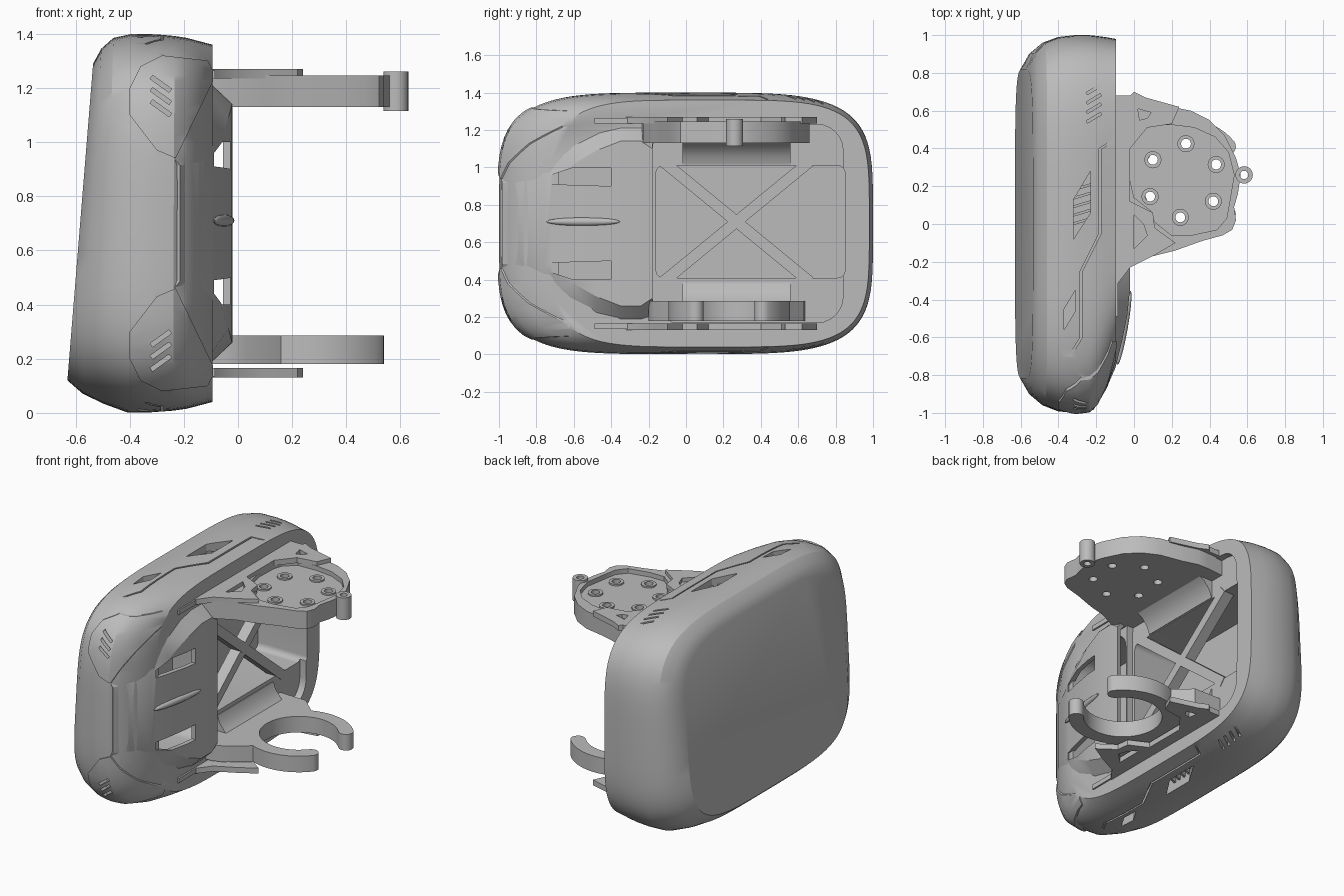
import bpy, bmesh, math
from mathutils import Matrix, Vector

if "Cube" in bpy.data.objects:
    bpy.data.objects.remove(bpy.data.objects["Cube"], do_unlink=True)

grey = bpy.data.materials.new("plain grey")
grey.use_nodes = True
grey.diffuse_color = (0.5, 0.5, 0.5, 1)
grey.node_tree.nodes["Principled BSDF"].inputs["Base Color"].default_value = (0.5, 0.5, 0.5, 1)

MID = 0.7    # mid height of the shell
TOP = 1.4


def make(name, bm, helper=False):
    bmesh.ops.recalc_face_normals(bm, faces=bm.faces)
    mesh = bpy.data.meshes.new(name)
    bm.to_mesh(mesh)
    bm.free()
    mesh.materials.append(grey)
    ob = bpy.data.objects.new(name, mesh)
    bpy.context.scene.collection.objects.link(ob)
    if helper:
        ob.hide_render = True
        ob.display_type = 'WIRE'
    return ob


def prism(name, polys, lo, hi, axis='z', helper=False):
    """Extrude flat outlines along one axis."""
    place = {'z': lambda u, v, w: (u, v, w),
             'x': lambda u, v, w: (w, u, v),
             'y': lambda u, v, w: (u, w, v)}[axis]
    bm = bmesh.new()
    for poly in polys:
        a = [bm.verts.new(place(u, v, lo)) for u, v in poly]
        b = [bm.verts.new(place(u, v, hi)) for u, v in poly]
        bm.faces.new(a)
        bm.faces.new(b[::-1])
        for i in range(len(a)):
            j = (i + 1) % len(a)
            bm.faces.new((a[i], a[j], b[j], b[i]))
    return make(name, bm, helper)


def arc(cx, cy, r, a0, a1, n=12):
    return [(cx + r * math.cos(math.radians(a0 + (a1 - a0) * i / n)),
             cy + r * math.sin(math.radians(a0 + (a1 - a0) * i / n))) for i in range(n + 1)]


def rounded(u0, u1, v0, v1, r):
    return (arc(u1 - r, v1 - r, r, 0, 90, 6) + arc(u0 + r, v1 - r, r, 90, 180, 6)
            + arc(u0 + r, v0 + r, r, 180, 270, 6) + arc(u1 - r, v0 + r, r, 270, 360, 6))


def circle(x, y, r):
    return arc(x, y, r, 0, 345, 23)


def bar(p, q, w):
    """Thin quad outline along a segment."""
    p, q = Vector(p), Vector(q)
    n = Vector((p.y - q.y, q.x - p.x)).normalized() * w / 2
    return [tuple(c) for c in (p + n, q + n, q - n, p - n)]


def flip(polys):
    return [[(u, TOP - v) for u, v in p] for p in polys]


def boolean(ob, tool, op='DIFFERENCE'):
    m = ob.modifiers.new(tool.name, 'BOOLEAN')
    m.operation, m.solver, m.object = op, 'EXACT', tool


def finish(ob, angle=30):
    """Apply modifiers and shade smooth with sharp edges."""
    bpy.context.view_layer.update()
    dg = bpy.context.evaluated_depsgraph_get()
    mesh = bpy.data.meshes.new_from_object(ob.evaluated_get(dg))
    ob.modifiers.clear()
    ob.data = mesh
    bpy.ops.object.select_all(action='DESELECT')
    ob.select_set(True)
    bpy.context.view_layer.objects.active = ob
    bpy.ops.object.shade_smooth_by_angle(angle=math.radians(angle))


def loft_shell(name, helper=False):
    # x at top, x at bottom, z low, z high, y front, y back
    rings = [(-.095, -.095, .04, 1.36, -.73, .98), (-.14, -.14, .028, 1.372, -.86, .988),
             (-.19, -.19, .015, 1.385, -.95, .995), (-.235, -.24, .008, 1.392, -.99, 1),
             (-.3, -.32, .002, 1.398, -1, 1), (-.39, -.41, .002, 1.4, -.992, .99),
             (-.46, -.5, .035, 1.385, -.96, .96), (-.505, -.575, .072, 1.345, -.905, .905),
             (-.535, -.63, .12, 1.29, -.82, .82)]
    bm = bmesh.new()
    loops, n, power = [], 96, 2 / 4.4
    for xt, xb, z0, z1, y0, y1 in rings:
        loop = []
        for i in range(n):
            t = 2 * math.pi * (i + .5) / n
            c, s = math.cos(t), math.sin(t)
            u = math.copysign(abs(c) ** power, c)
            f = (math.copysign(abs(s) ** power, s) + 1) / 2
            loop.append(bm.verts.new((xb + (xt - xb) * f, (y0 + y1) / 2 + u * (y1 - y0) / 2,
                                      z0 + (z1 - z0) * f)))
        loops.append(loop)
    for a, b in zip(loops, loops[1:]):
        for i in range(n):
            j = (i + 1) % n
            bm.faces.new((a[i], a[j], b[j], b[i]))
    bm.faces.new(loops[0])
    bm.faces.new(loops[-1][::-1])
    return make(name, bm, helper)


# Main shell with raised corner pads
shell = loft_shell("main_shell")
pad_outline = [(-.4, 1.1), (-.4, 1.2), (-.36, 1.28), (-.28, 1.32), (-.1, 1.3),
               (-.08, 1.25), (-.23, .94), (-.3, .97)]
for label, outline in (("upper", [pad_outline]), ("lower", flip([pad_outline]))):
    pad = loft_shell(label + "_corner_pad", True)
    centre = Vector((-.3, 0, MID))
    pad.data.transform(Matrix.Translation(centre) @ Matrix.Scale(1.01, 4) @ Matrix.Translation(-centre))
    boolean(pad, prism(label + "_pad_limit", outline, -1.2, -.62, 'y', True), 'INTERSECT')
    boolean(shell, pad, 'UNION')

# Shallow recess behind the rim, deep window and hollow nose
boolean(shell, prism("rim_recess", [rounded(-.18, .84, .17, 1.23, .14)], -.14, .1, 'x', True))
boolean(shell, prism("window_pocket", [rounded(-.16, .85, .41, 1.01, .04)], -.45, .1, 'x', True))
boolean(shell, prism("nose_cavity", [rounded(-.68, -.19, .32, 1.1, .1)], -.34, .1, 'x', True))

# Ports, slits and trim lines on the top and bottom walls
ports = [[(-.32, -.08), (-.32, .13), (-.23, .28), (-.23, .06)],
         [(-.37, -.56), (-.37, -.45), (-.31, -.35), (-.31, -.46)]]
slits = [bar((-.25, y), (-.175, y + .045), .014) for y in (.54, .59, .64, .69)]
ribs = [bar((-.325, y), (-.225, y + .03), .014) for y in (0, .045, .09, .135, .18)]
trim = [(-.08, .46), (-.18, .4), (-.18, -.05), (-.28, -.25), (-.28, -.6), (-.36, -.73)]
left_side = [(x - .005, y) for x, y in trim]
right_side = [(x + .005, y - .004) for x, y in trim]
for label, sign in (("top", 1), ("bottom", -1)):
    for part, polys, depth in (("ports", ports, .57), ("slits", slits, .64),
                               ("trim", [left_side + right_side[::-1]], .662)):
        boolean(shell, prism(label + "_" + part, polys, MID + sign * depth, MID + sign * .9, 'z', True))
    finish(prism(label + "_port_ribs", ribs, MID + sign * .56, MID + sign * .65))
pad_slits = [bar((-.32, z + .05), (-.25, z), .016) for z in (1.1, 1.145, 1.19)]
boolean(shell, prism("pad_slits", pad_slits + flip(pad_slits), -1.2, -.9, 'y', True))
finish(shell, 27)

# Nose cover: y, x, inner half height, outer half height
stations = [(-.18, -.022, .4, .5), (-.24, -.02, .44, .52), (-.35, -.022, .44, .52),
            (-.48, -.035, .39, .49), (-.62, -.063, .31, .42), (-.76, -.098, .235, .35),
            (-.88, -.15, .222, .28), (-.985, -.215, .215, .25)]
bm = bmesh.new()
rows = []
for y, x, zi, zo in stations:
    xo = min(-.105, x - .03)
    rows.append([bm.verts.new((px, y, MID + pz)) for px, pz in
                 ((xo, -zo), (x, -zi), (x, zi), (xo, zo))])
for a, b in zip(rows, rows[1:]):
    for i in range(3):
        bm.faces.new((a[i], a[i + 1], b[i + 1], b[i]))
cover = make("nose_cover", bm)
if sum(f.normal.x for f in cover.data.polygons) < 0:
    cover.data.flip_normals()
solid = cover.modifiers.new("thickness", 'SOLIDIFY')
solid.thickness, solid.offset = .03, -1
vent = [[(-.72, .91), (-.4, .9), (-.4, 1.0), (-.6, 1.0), (-.72, .96)]]
boolean(cover, prism("vents", vent + flip(vent), -.3, .1, 'x', True))
finish(cover, 20)

# Slim fin on the nose cover
bm = bmesh.new()
bmesh.ops.create_uvsphere(bm, u_segments=20, v_segments=12, radius=1)
bm.transform(Matrix.Translation((-.053, -.55, MID + .01)) @ Matrix.Rotation(math.radians(-10), 4, 'Z')
             @ Matrix.Diagonal((.02, .2, .022, 1)))
finish(make("nose_fin", bm))

# Cross brace spanning the window
finish(prism("cross_brace", [bar((-.12, .39), (.66, 1.03), .06)], -.21, -.138, 'x'))
finish(prism("cross_brace_second", [bar((-.12, 1.03), (.66, .39), .06)], -.21, -.136, 'x'))

# Mount arms, gussets and rails, repeated above and below
arm = [(-.3, .68), (-.02, .68), (0, .7), (.06, .67), (.24, .62), (.2, .53), (.07, .51),
       (-.02, .4), (-.02, .12), (.1, .06), (.11, -.02), (.22, -.1), (.1, -.17),
       (-.02, -.23), (-.09, -.32), (-.3, -.32)]
windows = [[(.02, .61), (.09, .59), (.07, .56), (.03, .55)],
           [(0, -.13), (.07, -.06), (.05, 0), (0, .05)]]
gusset = [(-.17, 1.14), (-.03, 1.14), (-.08, 1.11), (-.12, 1.06), (-.135, 1.015), (-.17, 1.015)]
for label, sign in (("upper", 1), ("lower", -1)):
    ob = prism(label + "_arm", [arm], MID + sign * .535, MID + sign * .57)
    boolean(ob, prism(label + "_arm_windows", windows, MID + sign * .4, MID + sign * .7, 'z', True))
    finish(ob)
    finish(prism(label + "_gusset", [gusset] if sign > 0 else flip([gusset]), -.02, .56, 'y'))
    rail = [[(-.49, 1.235), (.68, 1.235), (.68, 1.265), (-.49, 1.265)]]
    finish(prism(label + "_rail", rail if sign > 0 else flip(rail), -.2, -.085, 'x'))

# Upper plate with a shallow tray and six bushings
plate_outline = [(-.3, .64), (-.02, .66), (.05, .66), (.15, .63), (.3, .6), (.4, .55), (.48, .47),
                 (.54, .35), (.565, .26), (.55, .16), (.53, .09), (.54, .02), (.52, -.03),
                 (.47, -.06), (.36, -.09), (.22, -.14), (.1, -.17), (-.02, -.23), (-.3, -.25)]
tray = [(-.02, .4), (.0, .46), (.07, .52), (.2, .525), (.32, .51), (.43, .46), (.5, .38), (.53, .26),
        (.51, .14), (.49, .03), (.44, -.03), (.3, -.06), (.2, -.06), (.11, .01), (.09, .07), (0, .14), (-.025, .25)]
bolts = [(.1, .34), (.275, .425), (.435, .315), (.42, .12), (.245, .035), (.085, .145)]
plate = prism("upper_plate", [plate_outline], 1.13, 1.245)
boolean(plate, prism("tray_cutter", [tray], 1.215, 1.4, 'z', True))
boolean(plate, prism("bolt_holes", [circle(x, y, .026) for x, y in bolts], 1, 1.4, 'z', True))
finish(plate)
rings = prism("bushings", [circle(x, y, .045) for x, y in bolts], 1.2, 1.225)
boolean(rings, prism("bushing_holes", [circle(x, y, .026) for x, y in bolts], 1, 1.4, 'z', True))
finish(rings)
pin = prism("hinge_barrel", [circle(.583, .26, .046)], 1.115, 1.26)
boolean(pin, prism("barrel_hole", [circle(.583, .26, .022)], 1, 1.4, 'z', True))
finish(pin)

# Lower open ring with rounded tips
cx, cy, tip = .28, .23, 40
mid = Vector((cx, cy)) + Vector((math.cos(math.radians(tip)), math.sin(math.radians(tip)))) * .28
clamp = ([(-.3, .64), (.05, .63)] + arc(cx, cy, .325, 112, tip)
         + arc(mid.x, mid.y, .045, tip, tip - 180, 8)[1:-1] + arc(cx, cy, .235, tip, 360 - tip, 32)
         + arc(mid.x, 2 * cy - mid.y, .045, 180 - tip, -tip, 8)[1:-1]
         + arc(cx, cy, .325, -tip, -112) + [(.03, -.17), (-.05, -.2), (-.3, -.2)])
finish(prism("lower_clamp", [clamp], .18, .285))
